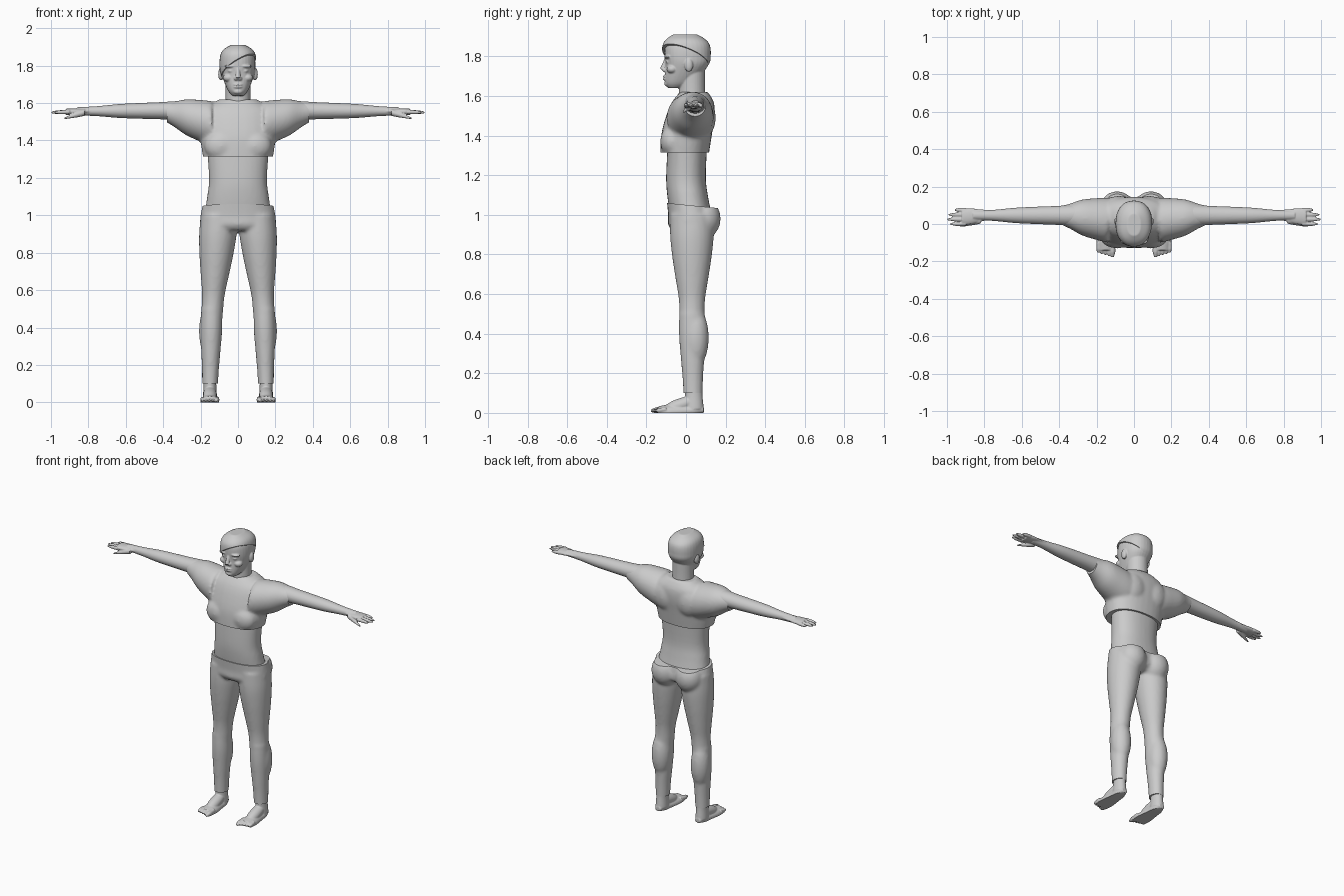
import bpy, bmesh, math
from mathutils import Matrix, Vector

if "Cube" in bpy.data.objects:
    bpy.data.objects.remove(bpy.data.objects["Cube"], do_unlink=True)

GREY = (0.6, 0.6, 0.6, 1)
SIDES = 32
UP, DOWN = Vector((0, 0, 1)), Vector((0, 0, -1))
LEFT, RIGHT = Vector((1, 0, 0)), Vector((-1, 0, 0))

grey = bpy.data.materials.new("plain grey")
grey.use_nodes = True
grey.diffuse_color = GREY
grey.node_tree.nodes["Principled BSDF"].inputs["Base Color"].default_value = GREY


def spline(rows, steps=5):
    """Smooth curve through the given sections."""
    rows = [Vector(row) for row in rows]
    curve = []
    for i in range(len(rows) - 1):
        here, there = rows[i], rows[i + 1]
        before, after = rows[max(i - 1, 0)], rows[min(i + 2, len(rows) - 1)]
        leave, arrive = (there - before) / 2, (after - here) / 2
        for step in range(steps):
            t = step / steps
            ease = t * t * (3 - 2 * t)
            curve.append(here.lerp(there, ease) + leave * t * (1 - t) ** 2 - arrive * t * t * (1 - t))
    return curve + [rows[-1]]


def skin(bm, rings):
    """Closed surface over rings of points."""
    rings = [[bm.verts.new(point) for point in ring] for ring in rings]
    faces = [bm.faces.new(rings[0]), bm.faces.new(rings[-1])]
    for low, high in zip(rings, rings[1:]):
        for k in range(SIDES):
            n = (k + 1) % SIDES
            faces.append(bm.faces.new((low[k], low[n], high[n], high[k])))
    bmesh.ops.recalc_face_normals(bm, faces=faces)


def circle(power=2):
    """Unit outline, squarer as the power rises."""
    for k in range(SIDES):
        angle = math.tau * k / SIDES
        yield [math.copysign(abs(v) ** (2 / power), v) for v in (math.cos(angle), math.sin(angle))]


def trunk(bm, sections, power=2.25):
    """Upright form from sections of height, half width, front and back."""
    skin(bm, [[(half * c, (front + back) / 2 + (back - front) / 2 * s, z) for c, s in circle(power)]
              for z, half, front, back in spline(sections)])


def tube(bm, start, end, radii, wide=1, deep=1):
    """Limb between two points with evenly spaced radii; its rings face the main axis."""
    start, end = Vector(start), Vector(end)
    span = [abs(v) for v in end - start]
    main = span.index(max(span))
    across, along = [axis for axis in range(3) if axis != main]
    profile = spline([(radius, 0) for radius in radii])
    rings = []
    for i, (radius, _) in enumerate(profile):
        ring = []
        for c, s in circle():
            point = start.lerp(end, i / (len(profile) - 1))
            point[across] += radius * wide * c
            point[along] += radius * deep * s
            ring.append(point)
        rings.append(ring)
    skin(bm, rings)


def ball(bm, centre, radii):
    matrix = Matrix.Translation(centre) @ Matrix.Diagonal((*radii, 1))
    bmesh.ops.create_uvsphere(bm, u_segments=24, v_segments=16, radius=1, matrix=matrix)


def flip(bm, geometry):
    """Reflect geometry to the other side of the body."""
    for item in geometry:
        if isinstance(item, bmesh.types.BMVert):
            item.co.x = -item.co.x
    bmesh.ops.reverse_faces(bm, faces=[f for f in geometry if isinstance(f, bmesh.types.BMFace)])


def everything(bm):
    return bm.verts[:] + bm.edges[:] + bm.faces[:]


def mirror(bm):
    flip(bm, bmesh.ops.duplicate(bm, geom=everything(bm))["geom"])


def finish(name, bm, voxel, smooth, cuts=()):
    """Fuse the pieces, trim the hems (keeping the side each normal points to) and shade."""
    raw = bpy.data.meshes.new(name)
    bm.to_mesh(raw)
    bm.free()
    part = bpy.data.objects.new(name, raw)
    bpy.context.collection.objects.link(part)
    fuse = part.modifiers.new("fuse", "REMESH")
    fuse.mode = "VOXEL"
    fuse.voxel_size = voxel
    soften = part.modifiers.new("soften", "SMOOTH")
    soften.iterations = smooth
    bpy.context.view_layer.update()
    evaluated = part.evaluated_get(bpy.context.evaluated_depsgraph_get())
    mesh = bpy.data.meshes.new_from_object(evaluated)
    part.modifiers.clear()
    part.data = mesh
    bpy.data.meshes.remove(raw)
    trimmed = bmesh.new()
    trimmed.from_mesh(mesh)
    for point, normal in cuts:
        bmesh.ops.bisect_plane(trimmed, geom=everything(trimmed), plane_co=point,
                               plane_no=normal, clear_inner=True)
        rim = [edge for edge in trimmed.edges if edge.is_boundary]
        bmesh.ops.holes_fill(trimmed, edges=rim, sides=0)
    trimmed.to_mesh(mesh)
    trimmed.free()
    mesh.materials.clear()
    mesh.materials.append(grey)
    bpy.ops.object.select_all(action="DESELECT")
    part.select_set(True)
    bpy.context.view_layer.objects.active = part
    bpy.ops.object.shade_smooth_by_angle(angle=math.radians(45))


# Trousers: thigh, shin, calf and seat, mirrored, joined by the hips
bm = bmesh.new()
tube(bm, (.1, .03, 1), (.14, .03, .46), (.1, .1, .09, .075, .06, .058), deep=1.1)
tube(bm, (.14, .03, .5), (.15, .036, .06), (.057, .058, .052, .045, .042), deep=1.15)
ball(bm, (.147, .05, .38), (.062, .065, .15))
ball(bm, (.09, .09, .98), (.09, .085, .1))
mirror(bm)
trunk(bm, [(1.1, .18, -.1, .12), (1, .2, -.09, .14), (.95, .2, -.09, .14), (.92, .16, -.07, .1)])
finish("trousers", bm, .01, 5, [(UP * .1, UP), (UP * 1.05, Vector((0, -.1, -1)))])

# Bare midriff
bm = bmesh.new()
trunk(bm, [(1.4, .17, -.09, .11), (1.2, .155, -.1, .1), (1.1, .165, -.095, .11), (1, .18, -.08, .13)])
finish("midriff", bm, .01, 4)

# Cropped top: wide sleeves, bust and shoulder blades, mirrored, joined by the chest
bm = bmesh.new()
tube(bm, (.14, .02, 1.49), (.42, .05, 1.56), (.12, .11, .095, .064, .045))
ball(bm, (.08, .09, 1.49), (.09, .06, .1))
ball(bm, (.09, -.07, 1.37), (.09, .06, .08))
mirror(bm)
trunk(bm, [(1.27, .18, -.13, .11), (1.4, .2, -.125, .13), (1.5, .2, -.1, .145),
           (1.57, .18, -.07, .14), (1.62, .1, -.03, .11)])
finish("cropped_top", bm, .01, 5, [(UP * 1.315, UP), (LEFT * .38, RIGHT), (RIGHT * .38, LEFT)])

for label in ("left", "right"):
    # Arm with palm, four fingers and thumb
    bm = bmesh.new()
    tube(bm, (.3, .046, 1.56), (.86, .046, 1.556), (.052, .046, .042, .037, .027, .022), wide=1.1)
    tube(bm, (.78, .048, 1.558), (.92, .038, 1.553), (.028, .034, .043, .043), deep=.4)
    for finger in range(4):
        y = finger * .025
        tip = 1 - 20 * (y - .03) ** 2
        tube(bm, (.9, y, 1.553), (tip, y, 1.55), (.011, .011, .01, .005))
    tube(bm, (.82, .02, 1.55), (.93, -.012, 1.518), (.018, .015, .01, .005))
    if label == "right":
        flip(bm, everything(bm))
    finish(label + "_arm", bm, .004, 3)

    # Bare foot: ankle, instep, sole and toes, trimmed flat on the floor
    bm = bmesh.new()
    tube(bm, (.15, .04, .02), (.15, .038, .16), (.038, .034, .034), deep=1.3)
    tube(bm, (.15, .04, .06), (.15, -.12, .01), (.03, .036, .034, .02))
    tube(bm, (.15, .09, .015), (.15, -.14, 0), (.02, .036, .04, .046, .05, .045), deep=.75)
    for toe in range(5):
        x, radius = .115 + toe * .019, .011 if toe else .015
        tube(bm, (x, -.1, .018), (x, toe * .006 - .178, .011), (radius, radius, radius, radius / 2))
    if label == "right":
        flip(bm, everything(bm))
    finish(label + "_foot", bm, .004, 3, [(UP * 0, UP)])

# Head: eyes, brows, cheeks, nostrils and ears, mirrored, joined by skull and neck
skull = [(1.64, .03, -.09, -.02), (1.67, .055, -.107, .04), (1.75, .087, -.104, .11), (1.8, .093, -.108, .12),
         (1.85, .088, -.105, .115), (1.88, .07, -.085, .09), (1.903, .03, -.05, .05)]
bm = bmesh.new()
ball(bm, (.037, -.09, 1.772), (.017, .012, .009))
ball(bm, (.04, -.092, 1.797), (.034, .018, .009))
ball(bm, (.05, -.07, 1.735), (.03, .028, .022))
ball(bm, (.01, -.108, 1.731), (.012, .013, .01))
ball(bm, (.092, .014, 1.755), (.014, .021, .034))
mirror(bm)
# Nose, lips and chin
tube(bm, (0, -.1, 1.79), (0, -.118, 1.735), (.008, .011, .014))
for lip in (1.686, 1.698):
    ball(bm, (0, -.1, lip), (.025, .017, .007))
ball(bm, (0, -.09, 1.662), (.028, .02, .016))
tube(bm, (0, .03, 1.5), (0, .03, 1.73), (.07, .068, .066, .066))
trunk(bm, skull)
finish("head", bm, .004, 3)

# Short hair: a slightly larger skull cap with a fringe swept to one side
bm = bmesh.new()
trunk(bm, [(z + .008, half + .006, front - .013, back + .005) for z, half, front, back in skull[1:]])
fringe, backward = Vector((.17, 0, .1)), Vector((0, .2, -.08))
finish("hair", bm, .005, 3, [((-.1, -.1, 1.77), fringe.cross(backward))])
